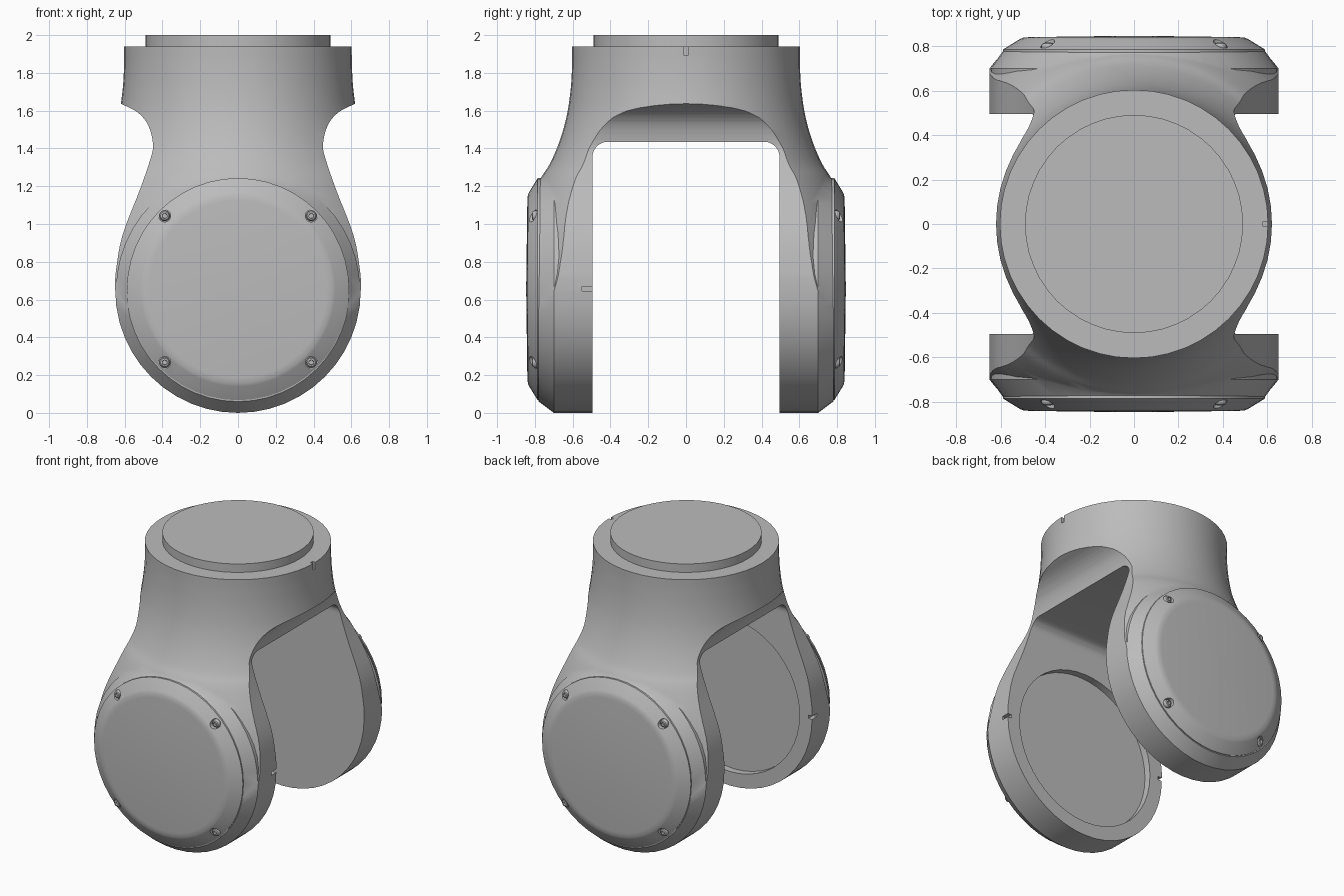
import bpy, bmesh, math
from mathutils import Vector

if "Cube" in bpy.data.objects:
    bpy.data.objects.remove(bpy.data.objects["Cube"])

gray = bpy.data.materials.new("machined_gray")
gray.use_nodes = True
gray.diffuse_color = (0.5, 0.5, 0.5, 1)
gray.node_tree.nodes["Principled BSDF"].inputs["Base Color"].default_value = (0.5, 0.5, 0.5, 1)

PIVOT = 0.65   # height of the arm centres
PLATE = 0.78   # outer plane of the arms


def make(name, bm):
    bmesh.ops.recalc_face_normals(bm, faces=bm.faces)
    mesh = bpy.data.meshes.new(name)
    bm.to_mesh(mesh)
    bm.free()
    obj = bpy.data.objects.new(name, mesh)
    bpy.context.scene.collection.objects.link(obj)
    return obj


def lathe_bm(profile, axis="z", center=(0, 0, 0), sides=48):
    """Closed solid of revolution from (radius, height) pairs."""
    bm = bmesh.new()
    rings = []
    for r, h in profile:
        ring = []
        for i in range(sides):
            a = math.tau * i / sides
            u, v = r * math.cos(a), r * math.sin(a)
            p = Vector((u, v, h)) if axis == "z" else Vector((u, h, v))
            ring.append(bm.verts.new(p + Vector(center)))
        rings.append(ring)
    for low, high in zip(rings, rings[1:]):
        for i in range(sides):
            j = (i + 1) % sides
            bm.faces.new((low[i], low[j], high[j], high[i]))
    bm.faces.new(rings[0])
    bm.faces.new(rings[-1])
    return bm


def lathe(name, *args, **kw):
    return make(name, lathe_bm(*args, **kw))


def prism(name, outline, axis, half):
    """Extrude an outline of (u, z) points both ways along x or y."""
    bm = bmesh.new()
    ends = []
    for s in (-half, half):
        ends.append([bm.verts.new((s, u, z) if axis == "x" else (u, s, z)) for u, z in outline])
    n = len(outline)
    for i in range(n):
        j = (i + 1) % n
        bm.faces.new((ends[0][i], ends[0][j], ends[1][j], ends[1][i]))
    bm.faces.new(ends[0])
    bm.faces.new(ends[1])
    return make(name, bm)


def box(name, center, size):
    bm = bmesh.new()
    bmesh.ops.create_cube(bm, size=1)
    for v in bm.verts:
        v.co = Vector(center) + Vector(a * b for a, b in zip(v.co, size))
    return make(name, bm)


def smooth_path(pts, steps=4):
    """Catmull-Rom curve through the points."""
    p = [Vector(q) for q in pts]
    p = [2 * p[0] - p[1]] + p + [2 * p[-1] - p[-2]]
    out = []
    for a, b, c, d in zip(p, p[1:], p[2:], p[3:]):
        for k in range(steps):
            t = k / steps
            out.append(0.5 * (2 * b + (c - a) * t + (2 * a - 5 * b + 4 * c - d) * t * t
                              + (3 * b - a - 3 * c + d) * t ** 3))
    return [tuple(v) for v in out] + [tuple(p[-2])]


def boolean(obj, other, operation):
    mod = obj.modifiers.new("cut", "BOOLEAN")
    mod.object, mod.operation, mod.solver = other, operation, "EXACT"
    dg = bpy.context.evaluated_depsgraph_get()
    mesh = bpy.data.meshes.new_from_object(obj.evaluated_get(dg))
    obj.modifiers.clear()
    obj.data = mesh
    bpy.data.objects.remove(other)


def finish(obj, angle=30):
    obj.data.materials.clear()
    obj.data.materials.append(gray)
    bpy.ops.object.select_all(action="DESELECT")
    obj.select_set(True)
    bpy.context.view_layer.objects.active = obj
    bpy.ops.object.shade_smooth_by_angle(angle=math.radians(angle))


# Yoke body: flared round neck merged with the two arm discs
flare = smooth_path([(0.955, 0.65), (0.88, 0.98), (0.78, 1.22), (0.72, 1.32), (0.667, 1.445),
                     (0.63, 1.58), (0.61, 1.72), (0.603, 1.85), (0.603, 1.94)])
body = lathe("yoke_body", [(1.02, -0.1), (1.0, 0.4)] + flare)
disc = [(0.587, -PLATE + 0.001), (0.646, -0.7), (0.646, 0.7), (0.587, PLATE - 0.001)]
boolean(body, lathe("arm_discs", disc, axis="y", center=(0, 0, PIVOT)), "UNION")

# Waisted outline across the arms
waist = smooth_path([(0.653, 0.66), (0.645, 0.76), (0.612, 0.94), (0.52, 1.18), (0.465, 1.34),
                     (0.45, 1.42), (0.474, 1.52), (0.53, 1.59), (0.62, 1.637)])
side = [(0.75, -0.2), (0.75, 0.55)] + waist + [(0.75, 1.66), (0.75, 2.1)]
boolean(body, prism("waist_form", side + [(-u, z) for u, z in reversed(side)], "y", 1.1), "INTERSECT")

# Chamfered round bottoms of the arms
bm = lathe_bm([(0.59, -PLATE), (0.65, -0.7), (0.65, 0.7), (0.59, PLATE)], axis="y", center=(0, 0, PIVOT))
for v in list(bm.verts):
    bm.verts.new(v.co + Vector((0, 0, 1.6)))
bmesh.ops.delete(bm, geom=list(bm.faces), context="FACES_ONLY")
bmesh.ops.delete(bm, geom=list(bm.edges), context="EDGES_FACES") if not bm.verts else None
cloud = [v.co.copy() for v in bm.verts]
bm.free()
bm = bmesh.new()
for co in cloud:
    bm.verts.new(co)
hull = bmesh.ops.convex_hull(bm, input=bm.verts)
bmesh.ops.delete(bm, geom=[v for v in bm.verts if not v.link_faces], context="VERTS")
bmesh.ops.dissolve_limit(bm, angle_limit=0.005, verts=bm.verts, edges=bm.edges)
boolean(body, make("arm_form", bm), "INTERSECT")

# Slot between the arms with rounded top corners
GAP, TOP, R = 0.495, 1.435, 0.08
corner = [(GAP - R + R * math.cos(a), TOP - R + R * math.sin(a))
          for a in (math.pi / 2 * k / 8 for k in range(9))]
half = [(GAP, -0.2)] + corner
boolean(body, prism("slot", half + [(-u, z) for u, z in reversed(half)], "x", 1.1), "DIFFERENCE")

# Round recess inside the front arm and the small index notches
boolean(body, lathe("recess", [(0.55, -0.545), (0.55, -0.4)], axis="y", center=(0, 0, PIVOT)), "DIFFERENCE")
boolean(body, box("neck_notch", (0.62, 0, 1.93), (0.08, 0.024, 0.07)), "DIFFERENCE")
for s in (-1, 1):
    boolean(body, box("arm_notch", (s * 0.66, -0.51, 0.657), (0.08, 0.08, 0.024)), "DIFFERENCE")
finish(body)

# Raised disc on the neck
finish(lathe("top_disc", [(0.49, 1.92), (0.49, 2.0)]))

# Dished side covers with four screws each
for name, s in (("front", -1), ("back", 1)):
    rim = [(0.588, 0.74), (0.588, 0.785), (0.515, 0.83), (0.5, 0.837), (0.47, 0.84), (0.02, 0.846)]
    cover = lathe(name + "_cover", [(r, s * h) for r, h in rim], axis="y", center=(0, 0, PIVOT + 0.005))
    spots = [(x, 0, PIVOT + 0.005 + z) for x in (-0.388, 0.388) for z in (-0.388, 0.388)]
    for spot in spots:
        pocket = [(0.032, s * 0.79), (0.032, s * 0.9)]
        boolean(cover, lathe("pocket", pocket, axis="y", center=spot, sides=20), "DIFFERENCE")
    finish(cover)
    for i, spot in enumerate(spots):
        head = [(0.028, 0.77), (0.028, 0.802), (0.022, 0.812), (0.013, 0.815), (0.012, 0.8)]
        screw = lathe(f"{name}_screw_{i + 1}", [(r, s * h) for r, h in head],
                      axis="y", center=spot, sides=18)
        finish(screw)
